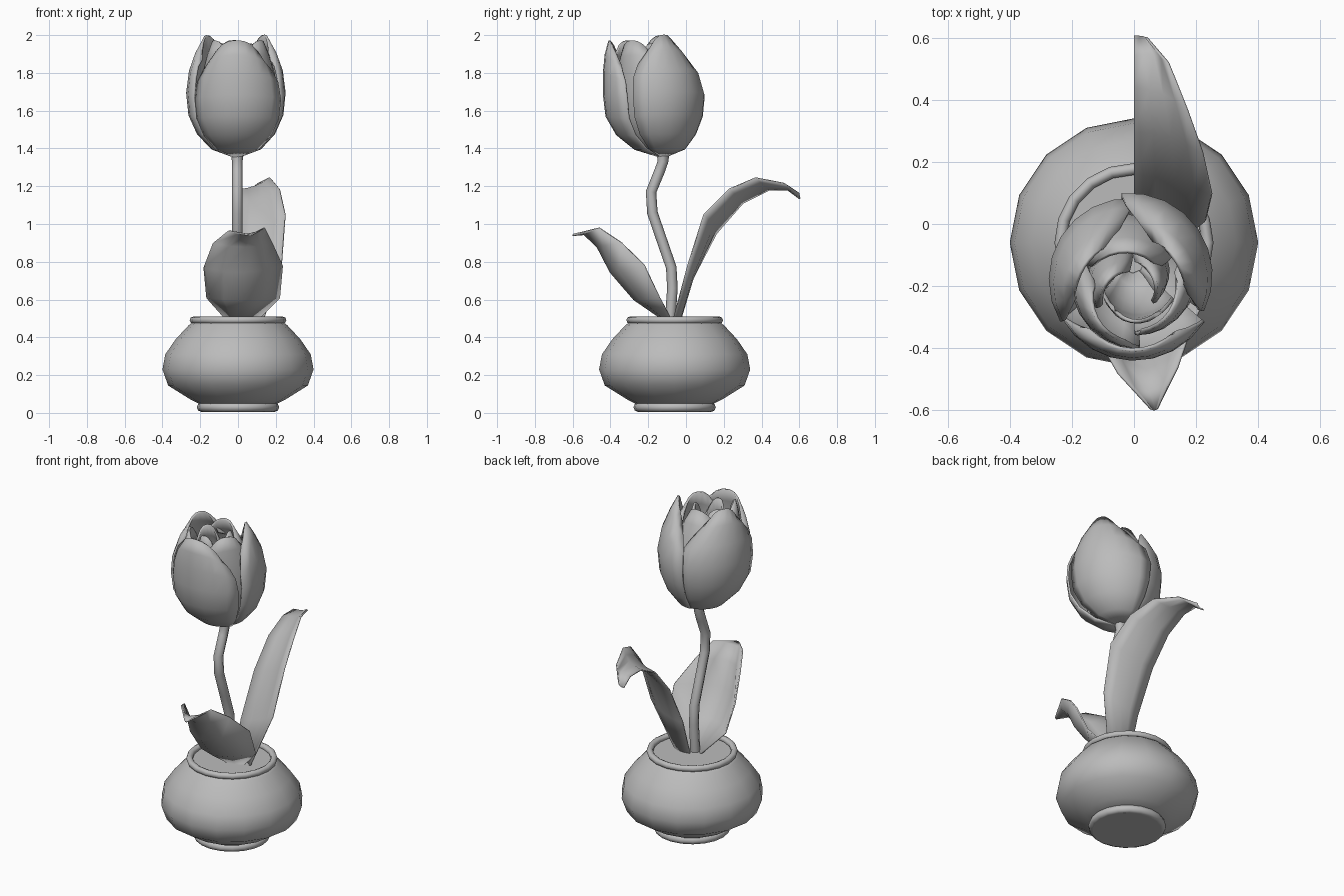
import bpy
import bmesh
from math import cos, sin, pi, radians
from mathutils import Vector

cube = bpy.data.objects.get("Cube")
if cube:
    bpy.data.objects.remove(cube)

GREY = (0.5, 0.5, 0.5, 1)
clay = bpy.data.materials.new("plain grey")
clay.use_nodes = True
clay.diffuse_color = GREY
clay.node_tree.nodes["Principled BSDF"].inputs["Base Color"].default_value = GREY


def finish(obj, angle=60):
    obj.data.materials.append(clay)
    bpy.ops.object.select_all(action="DESELECT")
    obj.select_set(True)
    bpy.context.view_layer.objects.active = obj
    bpy.ops.object.shade_smooth_by_angle(angle=radians(angle))
    return obj


def mesh_object(name, bm):
    mesh = bpy.data.meshes.new(name)
    bm.normal_update()
    bm.to_mesh(mesh)
    bm.free()
    obj = bpy.data.objects.new(name, mesh)
    bpy.context.collection.objects.link(obj)
    return obj


def sheet(name, rows, thickness):
    """Skin a grid of points and give it a little thickness."""
    bm = bmesh.new()
    grid = [[bm.verts.new(p) for p in row] for row in rows]
    for a, b in zip(grid, grid[1:]):
        for i in range(len(a) - 1):
            bm.faces.new((a[i], a[i + 1], b[i + 1], b[i]))
    bmesh.ops.remove_doubles(bm, verts=bm.verts, dist=0.0005)
    obj = mesh_object(name, bm)
    solid = obj.modifiers.new("thickness", "SOLIDIFY")
    solid.thickness = thickness
    solid.offset = 0
    return finish(obj, 80)


def lathe(name, profile, sides=16):
    """Turn a radius/height profile around the pot axis."""
    bm = bmesh.new()
    rings = []
    for r, z in profile:
        rings.append([bm.verts.new((r * cos(2 * pi * i / sides),
                                    POT_Y + r * sin(2 * pi * i / sides), z))
                      for i in range(sides)])
    for a, b in zip(rings, rings[1:]):
        for i in range(sides):
            j = (i + 1) % sides
            bm.faces.new((a[i], a[j], b[j], b[i]))
    bm.faces.new(rings[0][::-1])
    bm.faces.new(rings[-1])
    return finish(mesh_object(name, bm))


def ring(name, major, minor, z):
    bpy.ops.mesh.primitive_torus_add(major_radius=major, minor_radius=minor,
                                     major_segments=20, minor_segments=8,
                                     location=(0, POT_Y, z))
    obj = bpy.context.object
    obj.name = name
    return finish(obj, 80)


# Pot: rounded body closed by the soil, with rolled foot and rim
POT_Y = -0.06
lathe("pot_body", [(0.2, 0.045), (0.25, 0.07), (0.37, 0.145), (0.4, 0.23),
                   (0.385, 0.31), (0.33, 0.39), (0.26, 0.465), (0.24, 0.48)])
lathe("soil", [(0.235, 0.472), (0.235, 0.484)])
lathe("foot_base", [(0.195, 0.006), (0.195, 0.05)])
ring("foot_ring", 0.193, 0.025, 0.03)
ring("rim", 0.237, 0.019, 0.491)

# Stem: bent tube
curve = bpy.data.curves.new("stem", "CURVE")
curve.dimensions = "3D"
curve.bevel_depth = 0.028
curve.bevel_resolution = 2
curve.use_fill_caps = True
path = [(-0.085, 0.47), (-0.072, 0.66), (-0.078, 0.77), (-0.13, 0.92), (-0.178, 1.06),
        (-0.185, 1.17), (-0.14, 1.28), (-0.122, 1.33), (-0.122, 1.39)]
spline = curve.splines.new("POLY")
spline.points.add(len(path) - 1)
for point, (y, z) in zip(spline.points, path):
    point.co = (-0.004, y, z, 1)
    point.radius = 1.3 if z > 1.35 else 1
spline.use_smooth = True
stem = bpy.data.objects.new("stem", curve)
stem.data.materials.append(clay)
bpy.context.collection.objects.link(stem)

# Petals: patches of a leaning bud shape, as height, radius, axis y
BUD = [(1.36, 0.02, -0.125), (1.4, 0.13, -0.14), (1.48, 0.205, -0.16),
       (1.58, 0.25, -0.17), (1.7, 0.262, -0.172), (1.82, 0.247, -0.187),
       (1.92, 0.215, -0.21), (2.0, 0.18, -0.225)]


def petal(name, azimuth, half, size, height, tip, twist=0.03):
    rows = []
    for k, (z, r, axis) in enumerate(BUD):
        t = k / (len(BUD) - 1)
        width = half * (1 - (1 - tip) * max(0, (t - 0.6) / 0.4) ** 2)
        row = []
        for i in range(9):
            u = i / 4 - 1
            a = radians(azimuth + u * width)
            rad = r * size * (1 + twist * u)
            drop = 0.13 * abs(u) ** 2.5 * t ** 3
            row.append((-0.008 + rad * cos(a), axis + rad * sin(a),
                        1.36 + (z - 1.36) * height - drop))
        rows.append(row)
    sheet(name, rows, 0.012)


petal("front_petal", 270, 59, 1.0, 0.955, 0.85)
petal("back_left_petal", 36, 61, 0.99, 1.0, 0.5)
petal("back_right_petal", 150, 62, 0.98, 0.995, 0.55)
for i in range(3):
    petal(f"middle_petal_{i + 1}", 95 + 120 * i, 62, 0.76, 0.955, 0.8, 0.12)
    petal(f"inner_petal_{i + 1}", 30 + 120 * i, 64, 0.48, 0.93, 0.8, 0.18)


# Leaves: curved cross sections carried along three rails
def leaf(name, left, keel, right):
    rows = []
    for l, k, r in zip(left, keel, right):
        l, k, r = Vector(l), Vector(k), Vector(r)
        control = 2 * k - (l + r) / 2
        rows.append([l * (1 - s) ** 2 + control * 2 * s * (1 - s) + r * s * s
                     for s in (0, 0.25, 0.5, 0.75, 1)])
    sheet(name, rows, 0.008)


leaf("front_leaf",
     [(-0.05, -0.07, 0.48), (-0.165, -0.15, 0.61), (-0.18, -0.22, 0.77),
      (-0.13, -0.34, 0.9), (-0.05, -0.48, 0.965), (0.055, -0.595, 0.945)],
     [(0.01, -0.1, 0.48), (0.02, -0.275, 0.6), (0.03, -0.4, 0.745),
      (0.04, -0.47, 0.88), (0.05, -0.54, 0.945), (0.065, -0.6, 0.94)],
     [(0.09, -0.07, 0.48), (0.22, -0.14, 0.61), (0.235, -0.22, 0.78),
      (0.18, -0.34, 0.9), (0.14, -0.46, 0.98), (0.075, -0.595, 0.945)])

inner = [(0, -0.04, 0.48), (0, 0.03, 0.7), (0, 0.16, 0.95), (0, 0.3, 1.11),
         (0, 0.44, 1.18), (0, 0.54, 1.18), (0, 0.605, 1.135)]
outer = [(0.13, -0.07, 0.48), (0.23, 0.01, 0.78), (0.25, 0.095, 1.05), (0.22, 0.23, 1.185),
         (0.17, 0.37, 1.245), (0.11, 0.52, 1.215), (0.04, 0.6, 1.165)]
middle = [(Vector(a) + Vector(b)) / 2 + Vector((0.01, 0.015, -0.012))
          for a, b in zip(inner, outer)]
middle[-1].y -= 0.015
leaf("back_leaf", inner, middle, outer)
